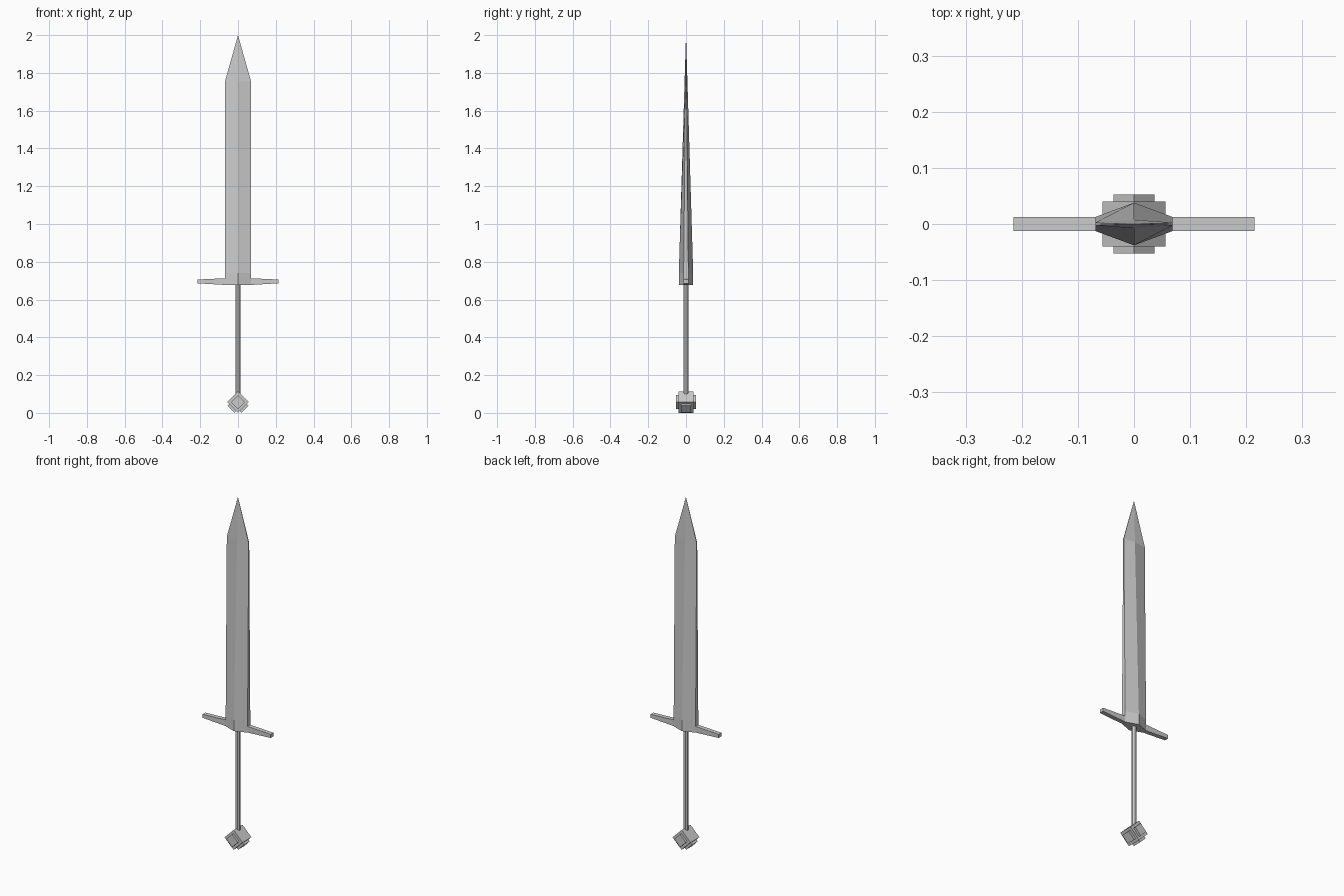
import bpy, bmesh
from math import pi
from mathutils import Matrix

if "Cube" in bpy.data.objects:
    bpy.data.objects.remove(bpy.data.objects["Cube"])


def finish(name, bm):
    bmesh.ops.recalc_face_normals(bm, faces=bm.faces)
    mesh = bpy.data.meshes.new(name)
    bm.to_mesh(mesh)
    bm.free()
    obj = bpy.data.objects.new(name, mesh)
    bpy.context.collection.objects.link(obj)
    return obj


def loft(name, rings, tip=None):
    """Skin a list of point rings; close with caps or a single tip point."""
    bm = bmesh.new()
    loops = [[bm.verts.new(p) for p in ring] for ring in rings]
    n = len(loops[0])
    for a, b in zip(loops, loops[1:]):
        for i in range(n):
            j = (i + 1) % n
            bm.faces.new((a[i], a[j], b[j], b[i]))
    bm.faces.new(loops[0])
    if tip:
        t = bm.verts.new(tip)
        for i in range(n):
            bm.faces.new((loops[-1][i], loops[-1][(i + 1) % n], t))
    else:
        bm.faces.new(loops[-1])
    return finish(name, bm)


# Blade: six-sided section with a central ridge, thinning towards the tip
HALF_W, RIDGE, EDGE = 0.069, 0.038, 0.0125


def blade_ring(z, s):
    w, r, e = HALF_W, RIDGE * s, EDGE * s
    return [(w, -e, z), (w, e, z), (0, r, z), (-w, e, z), (-w, -e, z), (0, -r, z)]


loft("blade", [blade_ring(0.677, 1), blade_ring(0.74, 1), blade_ring(1.755, 0.2)],
     tip=(0, 0, 2.0))

# Crossguard: two tapering arms growing from the blade's edges
for side, name in ((-1, "guard_left"), (1, "guard_right")):
    rings = []
    for x, lo, hi in ((0.06, 0.677, 0.713), (0.215, 0.686, 0.706)):
        rings.append([(side * x, y, z) for y, z in
                      ((-EDGE, lo), (EDGE, lo), (EDGE, hi), (-EDGE, hi))])
    loft(name, rings)

# Grip: thin eight-sided rod
bpy.ops.mesh.primitive_cylinder_add(vertices=8, radius=0.0145, depth=0.59,
                                    location=(0, 0, 0.39), rotation=(0, 0, pi / 8))
bpy.context.object.name = "grip"

# Pommel: cube turned on its edge, raised squares on all but the upper faces
bm = bmesh.new()
bmesh.ops.create_cube(bm, size=0.08)
bm.normal_update()
raised = [f for f in bm.faces if f.normal.x < 0.5 and f.normal.z < 0.5]
bmesh.ops.inset_individual(bm, faces=raised, thickness=0.02, depth=0)
for f in raised:
    new = bmesh.ops.extrude_discrete_faces(bm, faces=[f])["faces"][0]
    bmesh.ops.translate(bm, verts=new.verts, vec=new.normal * 0.013)
turn = Matrix.Translation((0, 0, 0.057)) @ Matrix.Rotation(-pi / 4, 4, 'Y')
bmesh.ops.transform(bm, matrix=turn, verts=bm.verts)
finish("pommel", bm)
